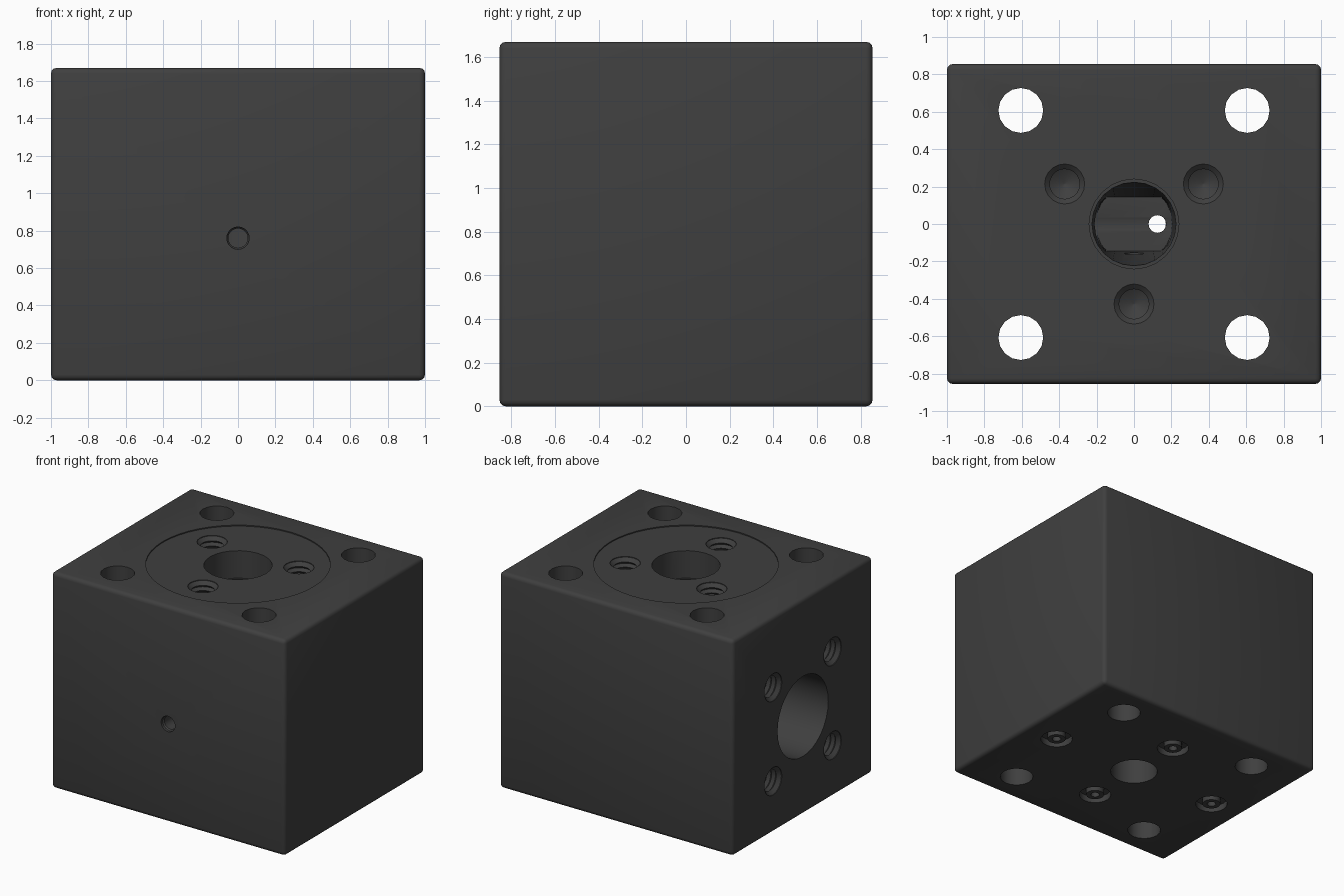
import bpy, bmesh, math
from mathutils import Vector

if "Cube" in bpy.data.objects:
    bpy.data.objects.remove(bpy.data.objects["Cube"])

W, D, H = 2.0, 1.71, 1.67

# Solid block with softly rounded edges
bpy.ops.mesh.primitive_cube_add(size=1, location=(0, 0, H / 2))
block = bpy.context.object
block.name = "valve_block"
block.scale = (W, D, H)
bpy.ops.object.transform_apply(location=True, rotation=True, scale=True)
bev = block.modifiers.new("rounded_edges", 'BEVEL')
bev.width, bev.segments = 0.03, 3
bpy.ops.object.modifier_apply(modifier=bev.name)


def cut(obj):
    """Subtract a closed cutter from the block, then discard it."""
    mod = block.modifiers.new("cut", 'BOOLEAN')
    mod.operation, mod.solver, mod.object = 'DIFFERENCE', 'EXACT', obj
    obj.hide_render = True
    bpy.context.view_layer.objects.active = block
    bpy.ops.object.modifier_apply(modifier=mod.name)
    bpy.data.objects.remove(obj, do_unlink=True)


def lathe(profile, origin, direction, seg=24, ring=False, shape=None):
    """Turn (radius, depth) points about an axis that runs into the block."""
    bm = bmesh.new()
    rows = [[bm.verts.new((r * math.cos(2 * math.pi * i / seg),
                           r * math.sin(2 * math.pi * i / seg), d))
             for i in range(seg)] for r, d in profile]
    pairs = list(zip(rows, rows[1:]))
    if ring:
        pairs.append((rows[-1], rows[0]))
    else:
        bm.faces.new(rows[0])
        bm.faces.new(rows[-1])
    for a, b in pairs:
        for i in range(seg):
            j = (i + 1) % seg
            bm.faces.new((a[i], a[j], b[j], b[i]))
    if shape:
        for v in rows[-1]:
            v.co = shape(v.co)
    rot = Vector(direction).to_track_quat('Z', 'Y')
    for v in bm.verts:
        v.co = rot @ v.co + Vector(origin)
    bmesh.ops.recalc_face_normals(bm, faces=bm.faces[:])
    me = bpy.data.meshes.new("cutter")
    bm.to_mesh(me)
    bm.free()
    obj = bpy.data.objects.new("cutter", me)
    bpy.context.collection.objects.link(obj)
    cut(obj)


def threaded(origin, direction):
    """Threaded blind hole with a lead-in chamfer and a drill-point end."""
    prof = [(0.107, -0.05), (0.107, 0.005), (0.08, 0.03)]
    for k in range(6):
        d = 0.03 + 0.04 * k
        prof += [(0.1, d + 0.02), (0.08, d + 0.04)]
    prof += [(0.08, 0.32), (0.004, 0.365)]
    lathe(prof, origin, direction, 20)


DOWN, UP, IN_X, IN_Y = (0, 0, -1), (0, 0, 1), (1, 0, 0), (0, 1, 0)

# Shallow round seat on the top
lathe([(0.647, -0.05), (0.647, 0.008)], (0, 0, H), DOWN, 48)

# Four mounting holes right through
for sx in (-1, 1):
    for sy in (-1, 1):
        lathe([(0.12, -0.05), (0.12, H + 0.05)],
              (0.605 * sx, 0.607 * sy, H), DOWN, 16)

# Main side port, stepping down to a narrow inner passage
lathe([(0.31, -0.05), (0.31, 0.42), (0.145, 0.6), (0.145, 1.2)],
      (-1, 0, 0.76), IN_X, 32)

# Top bore, tapering into a slot with flat sides
lathe([(0.24, -0.05), (0.24, 0.22)], (0, 0, H), DOWN)
lathe([(0.225, 0.2), (0.215, 1.05)], (0, 0, H), DOWN,
      shape=lambda c: Vector((max(-0.145, min(0.145, c.x)), c.y * 0.95, c.z))
      if abs((Vector(DOWN).to_track_quat('Z', 'Y') @ Vector((1, 0, 0))).y) > 0.5
      else Vector((c.x * 0.95, max(-0.145, min(0.145, c.y)), c.z)))

# Bottom bore and the offset drilling that joins it to the slot
lathe([(0.17, -0.05), (0.17, 0.4), (0.13, 0.42)], (0, 0, 0), UP)
lathe([(0.047, 0.35), (0.047, 0.7)], (0.125, 0, 0), UP, 16)

# Small front drilling
lathe([(0.06, -0.05), (0.06, 0.02), (0.052, 0.03), (0.052, 0.8)],
      (0, -D / 2, 0.76), IN_Y, 20)

# Three threaded holes around the top bore
for a in (30, 150, 270):
    t = math.radians(a)
    threaded((0.428 * math.cos(t), 0.428 * math.sin(t), H - 0.008), DOWN)

# Four threaded holes around the side port
for sy in (-1, 1):
    for sz in (-1, 1):
        threaded((-1, 0.363 * sy, 0.76 + 0.363 * sz), IN_X)

# Four bottom ports: ring groove with a fine drilling in the middle
for x, y in ((0.735, 0), (-0.735, 0), (0, 0.44), (0, -0.44)):
    lathe([(0.115, -0.05), (0.115, 0.05), (0.065, 0.05), (0.065, -0.05)],
          (x, y, 0), UP, 20, ring=True)
    lathe([(0.032, -0.05), (0.032, 0.3)], (x, y, 0), UP, 12)

# Dark finish
mat = bpy.data.materials.new("dark_finish")
mat.diffuse_color = (0.05, 0.05, 0.05, 1)
mat.use_nodes = True
mat.node_tree.nodes["Principled BSDF"].inputs["Base Color"].default_value = mat.diffuse_color
block.data.materials.clear()
block.data.materials.append(mat)
bpy.ops.object.select_all(action='DESELECT')
block.select_set(True)
bpy.context.view_layer.objects.active = block
bpy.ops.object.shade_smooth_by_angle(angle=math.radians(32))
